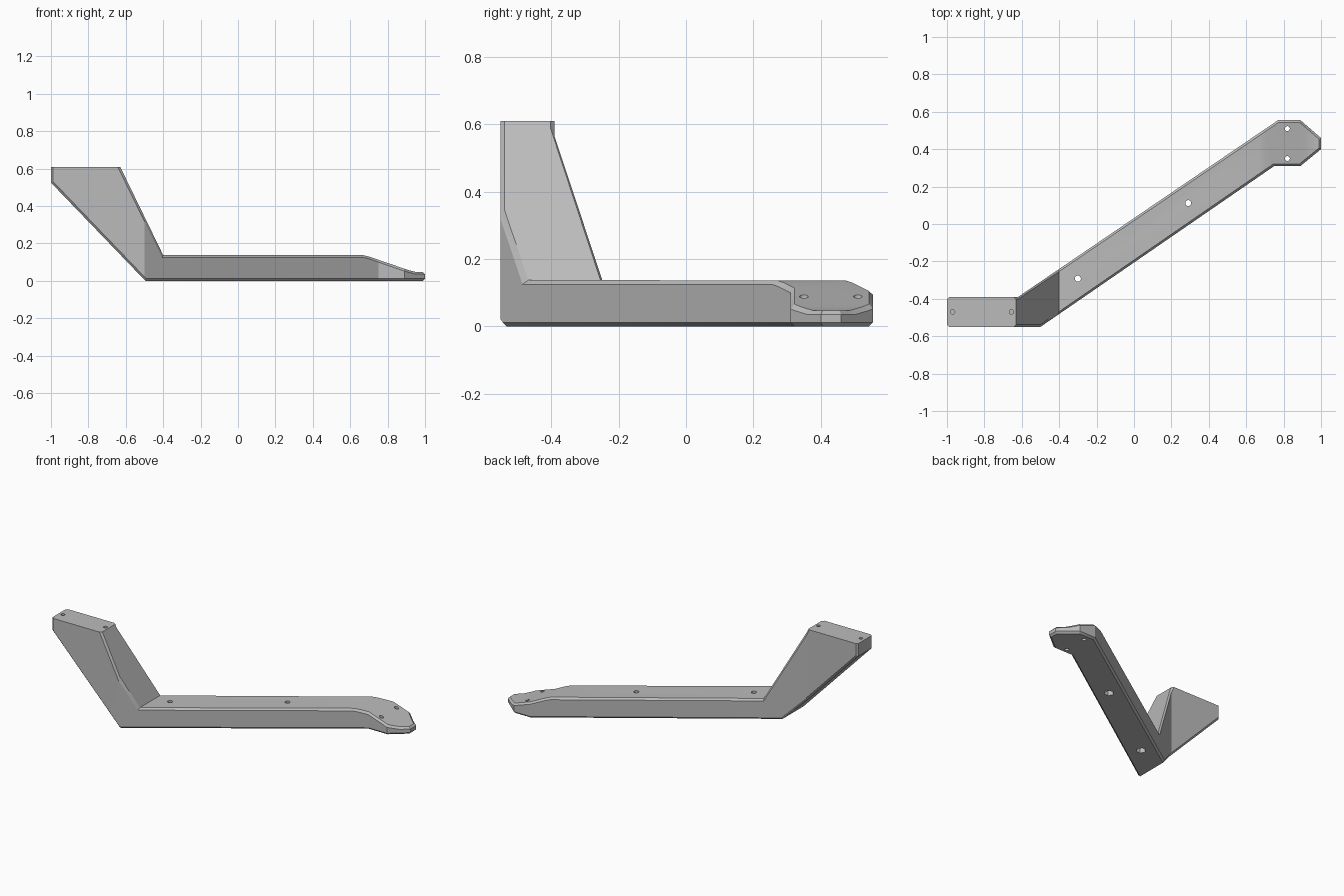
import bpy, bmesh, math

cube = bpy.data.objects.get("Cube")
if cube:
    bpy.data.objects.remove(cube, do_unlink=True)

grey = bpy.data.materials.new("mid grey")
grey.use_nodes = True
COLOR = (0.5, 0.5, 0.5, 1)
grey.diffuse_color = COLOR
grey.node_tree.nodes["Principled BSDF"].inputs["Base Color"].default_value = COLOR


def prism(name, points, direction):
    """Extrude a flat outline into a solid."""
    bm = bmesh.new()
    face = bm.faces.new([bm.verts.new(p) for p in points])
    ext = bmesh.ops.extrude_face_region(bm, geom=[face])
    verts = [v for v in ext["geom"] if isinstance(v, bmesh.types.BMVert)]
    bmesh.ops.translate(bm, verts=verts, vec=direction)
    bmesh.ops.recalc_face_normals(bm, faces=bm.faces)
    mesh = bpy.data.meshes.new(name)
    bm.to_mesh(mesh)
    bm.free()
    mesh.materials.append(grey)
    ob = bpy.data.objects.new(name, mesh)
    bpy.context.collection.objects.link(ob)
    return ob


def boolean(target, cutter, operation):
    mod = target.modifiers.new("cut", "BOOLEAN")
    mod.operation = operation
    mod.solver = "EXACT"
    mod.object = cutter
    with bpy.context.temp_override(object=target, active_object=target):
        bpy.ops.object.modifier_apply(modifier=mod.name)
    bpy.data.objects.remove(cutter, do_unlink=True)


def drill(x, y, z0, z1, radius, sides=24):
    """Cut a vertical hole into the bracket."""
    ring = [(x + radius * math.cos(math.tau * i / sides),
             y + radius * math.sin(math.tau * i / sides), z0) for i in range(sides)]
    boolean(bracket, prism("hole_cutter", ring, (0, 0, z1 - z0)), "DIFFERENCE")


# Bracket body: plan outline intersected with the side profile
plan = [(-1, -.55), (-.5, -.55), (.75, .31), (.89, .31), (1, .4),
        (1, .46), (.89, .555), (.77, .555), (-.62, -.39), (-1, -.39)]
profile = [(-1.1, .61), (-.63, .61), (-.4, .137), (.67, .137), (.7, .13), (.91, .058),
           (.95, .048), (1.1, .048), (1.1, 0), (-.495, 0), (-1.1, .63)]
profile[-1:] = [(-1, .525), (-1.1, .525)]
bracket = prism("bracket", [(x, y, -.1) for x, y in plan], (0, 0, 1))
boolean(bracket, prism("profile_cutter", [(x, -1, z) for x, z in profile], (0, 2, 0)),
        "INTERSECT")

# Chamfer the sharp outer edges, leaving the mounting face crisp
bm = bmesh.new()
bm.from_mesh(bracket.data)
bmesh.ops.remove_doubles(bm, verts=bm.verts, dist=0.0005)
bmesh.ops.dissolve_limit(bm, angle_limit=0.01, verts=bm.verts, edges=bm.edges)
sharp = [e for e in bm.edges if e.is_manifold and e.is_convex
         and e.calc_face_angle() > math.radians(55)
         and min(v.co.z for v in e.verts) < .6]
bmesh.ops.bevel(bm, geom=sharp, offset=0.012, offset_type="OFFSET", segments=1,
                affect="EDGES", clamp_overlap=True)
bm.to_mesh(bracket.data)
bm.free()

# Screw holes: blind in the mounting face, through in the tip
for x in (-.97, -.655):
    drill(x, -.47, .54, .7, .012)
for y in (.35, .51):
    drill(.82, y, -.1, .3, .013)

# Bar holes with hexagonal nut pockets underneath
for x, y in ((-.3, -.292), (.29, .112)):
    drill(x, y, -.1, .3, .016)
    drill(x, y, -.1, .06, .03, 6)

bpy.ops.object.select_all(action="DESELECT")
bracket.select_set(True)
bpy.context.view_layer.objects.active = bracket
bpy.ops.object.shade_smooth_by_angle(angle=math.radians(25))
